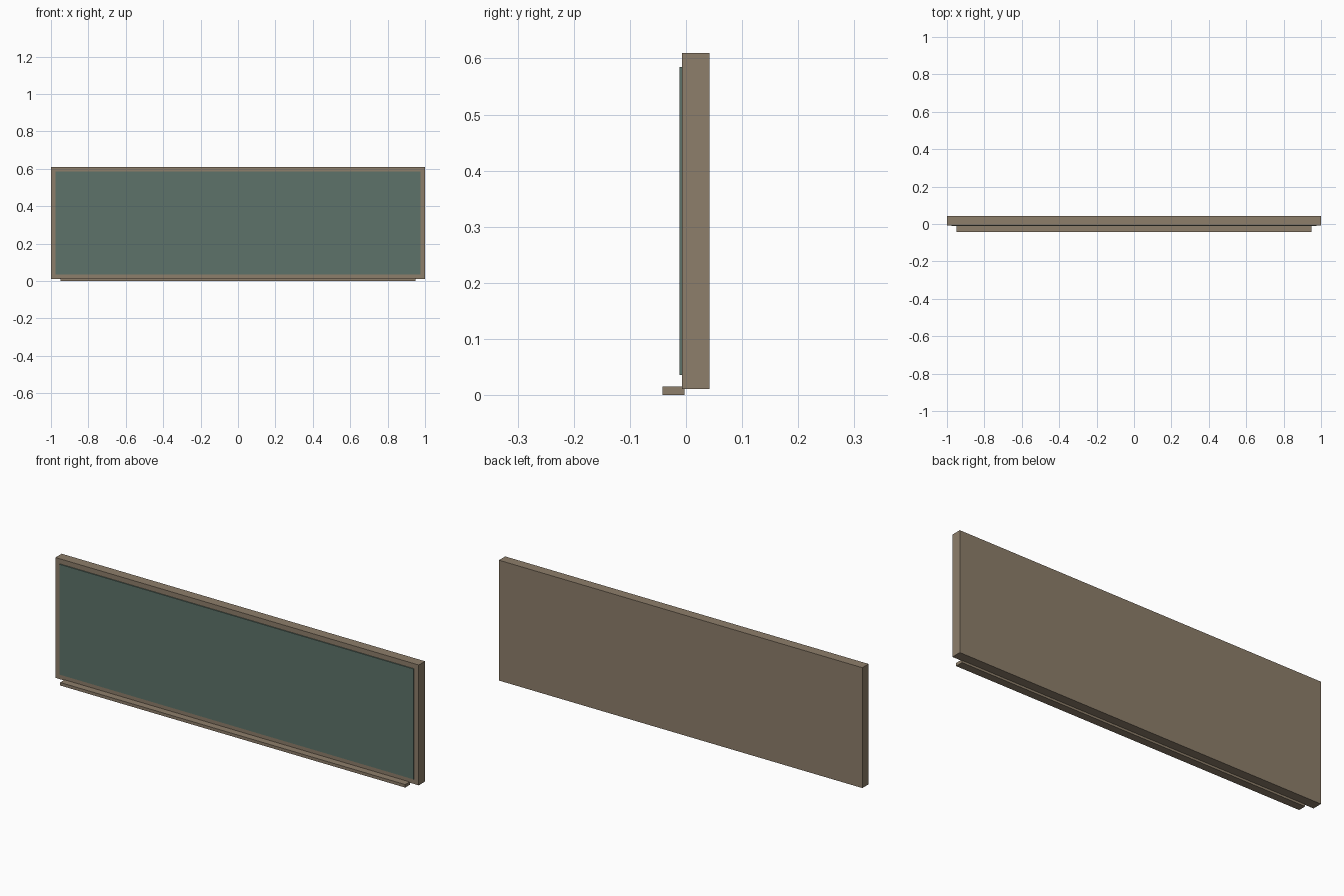
import bpy
import bmesh
from mathutils import Vector

cube = bpy.data.objects.get("Cube")
if cube:
    bpy.data.objects.remove(cube, do_unlink=True)


def make_material(name, rgb):
    mat = bpy.data.materials.new(name)
    mat.use_nodes = True
    colour = (*rgb, 1.0)
    mat.diffuse_color = colour
    mat.node_tree.nodes["Principled BSDF"].inputs["Base Color"].default_value = colour
    return mat


def make_box(name, low, high, mat):
    """Flat-shaded box between two opposite corners."""
    low, high = Vector(low), Vector(high)
    bm = bmesh.new()
    bmesh.ops.create_cube(bm, size=1)
    bmesh.ops.scale(bm, vec=high - low, verts=bm.verts)
    mesh = bpy.data.meshes.new(name)
    bm.to_mesh(mesh)
    bm.free()
    mesh.materials.append(mat)
    obj = bpy.data.objects.new(name, mesh)
    obj.location = (low + high) / 2
    bpy.context.collection.objects.link(obj)
    return obj


wood = make_material("brown wood", (0.27, 0.21, 0.145))
slate = make_material("slate green", (0.11, 0.17, 0.142))

# Solid backing whose rim shows as the frame
make_box("frame", (-1, -0.007, 0.011), (1, 0.042, 0.61), wood)

# Writing surface, standing slightly proud of the frame
make_box("writing_surface", (-0.975, -0.012, 0.036), (0.975, -0.005, 0.585), slate)

# Chalk ledge along the bottom edge
make_box("chalk_ledge", (-0.95, -0.042, 0), (0.95, -0.003, 0.015), wood)
